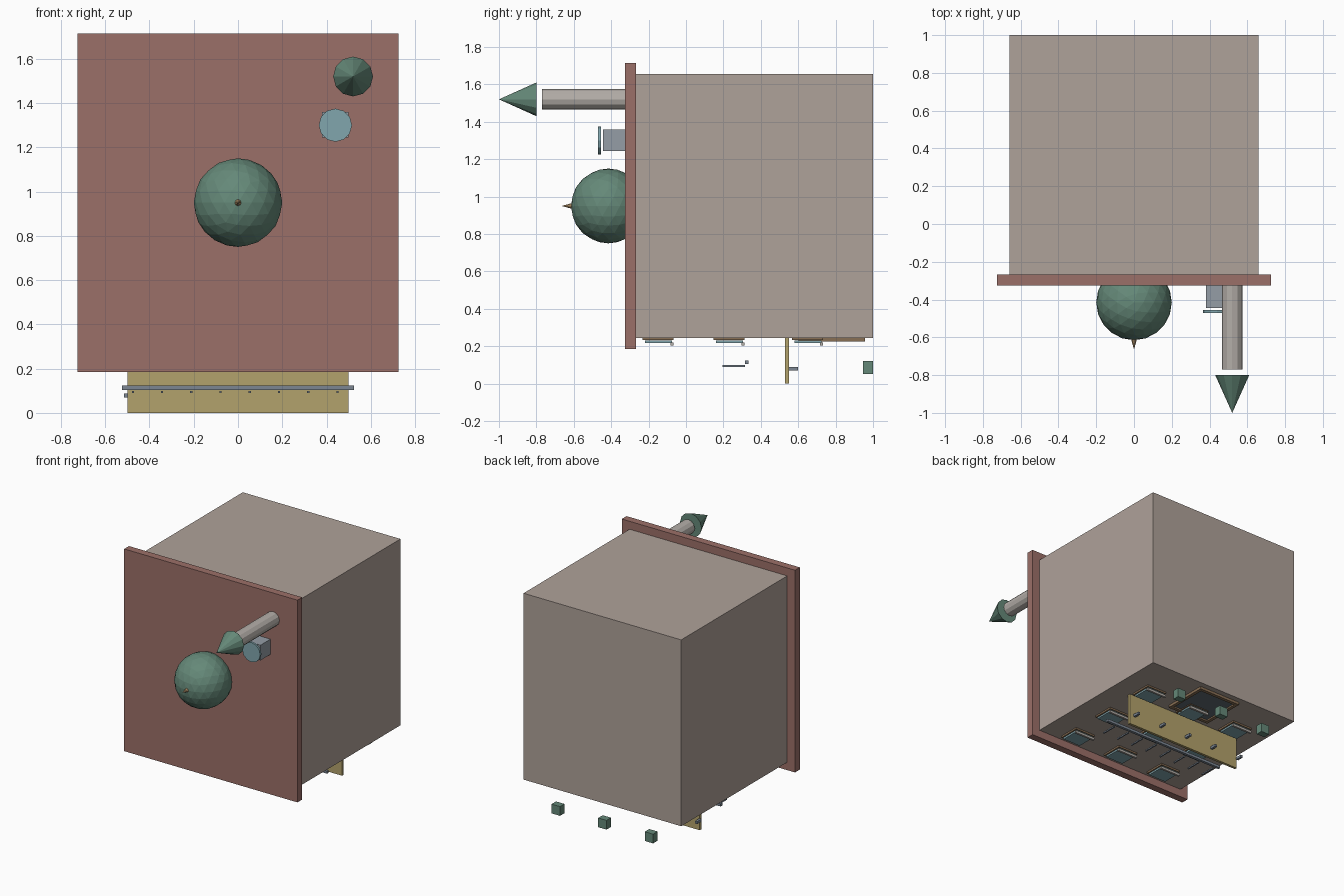
import bpy, math

if "Cube" in bpy.data.objects:
    bpy.data.objects.remove(bpy.data.objects["Cube"])

MATS = {}
COLORS = {
    "wall": (0.43, 0.36, 0.32), "slab": (0.33, 0.16, 0.14), "green": (0.13, 0.25, 0.19),
    "tan": (0.45, 0.36, 0.15), "steel": (0.20, 0.24, 0.29), "glass": (0.22, 0.38, 0.42),
    "stone": (0.45, 0.42, 0.39), "wood": (0.25, 0.16, 0.09), "panel": (0.12, 0.15, 0.17),
    "box": (0.30, 0.34, 0.38), "gold": (0.55, 0.36, 0.18),
}


def paint(ob, name, color):
    if color not in MATS:
        MATS[color] = bpy.data.materials.new(color)
        MATS[color].diffuse_color = (*COLORS[color], 1)
    ob.name = name
    ob.data.materials.append(MATS[color])
    return ob


def box(name, color, x, y, z):
    """Box from (min, max) ranges."""
    bpy.ops.mesh.primitive_cube_add(size=1, location=[(a + b) / 2 for a, b in (x, y, z)])
    ob = bpy.context.object
    ob.scale = [b - a for a, b in (x, y, z)]
    bpy.ops.object.transform_apply(location=False, rotation=False, scale=True)
    return paint(ob, name, color)


def round_y(name, color, x, z, y0, y1, r0, r1, sides=12):
    """Cylinder or cone along y, radius r0 at y0 (rear) and r1 at y1 (front)."""
    bpy.ops.mesh.primitive_cone_add(vertices=sides, radius1=r0, radius2=r1, depth=y0 - y1,
                                    location=(x, (y0 + y1) / 2, z), rotation=(math.pi / 2, 0, 0))
    return paint(bpy.context.object, name, color)


def frame(name, color, cx, cy, w, h, t, z):
    """Rectangular frame lying on the underside wall."""
    box(name + "_left", color, (cx - w / 2, cx - w / 2 + t), (cy - h / 2, cy + h / 2), z)
    box(name + "_right", color, (cx + w / 2 - t, cx + w / 2), (cy - h / 2, cy + h / 2), z)
    for part, y in (("_top", cy - h / 2), ("_bottom", cy + h / 2 - t)):
        box(name + part, color, (cx - w / 2 + t, cx + w / 2 - t), (y, y + t), z)


# main block and overhanging slab
box("main_block", "wall", (-0.66, 0.66), (-0.27, 1.0), (0.245, 1.655))
box("roof_slab", "slab", (-0.725, 0.725), (-0.325, -0.268), (0.185, 1.715))

# dome with finial
bpy.ops.mesh.primitive_ico_sphere_add(subdivisions=3, radius=0.2, location=(0, -0.415, 0.95))
paint(bpy.context.object, "dome", "green")
round_y("finial", "gold", 0, 0.95, -0.60, -0.665, 0.018, 0, 8)

# tower with cone cap
round_y("tower", "stone", 0.52, 1.52, -0.30, -0.77, 0.055, 0.055)
round_y("tower_cap", "green", 0.52, 1.52, -0.80, -1.0, 0.09, 0)

# roof vent with disc
box("vent_box", "box", (0.38, 0.50), (-0.445, -0.32), (1.245, 1.36))
round_y("vent_disc", "glass", 0.44, 1.30, -0.455, -0.47, 0.075, 0.075)

# windows on the underside wall
for cy in (-0.15, 0.23, 0.65):
    for cx in (-0.4, 0, 0.4):
        frame("window_frame", "wood", cx, cy, 0.17, 0.165, 0.012, (0.232, 0.247))
        box("window_glass", "glass", (cx - 0.075, cx + 0.075), (cy - 0.07, cy + 0.075), (0.218, 0.231))
        box("window_sill", "stone", (cx - 0.085, cx + 0.085), (cy + 0.067, cy + 0.083), (0.203, 0.221))

# door
frame("door_frame", "wood", 0, 0.78, 0.36, 0.355, 0.025, (0.225, 0.247))
box("door_panel", "panel", (-0.155, 0.155), (0.627, 0.93), (0.237, 0.247))

# awning board with lamps
box("awning", "tan", (-0.5, 0.5), (0.53, 0.55), (0.0, 0.243))
for i in range(5):
    x = -0.505 + 0.24 * i
    box("awning_lamp", "steel", (x - 0.009, x + 0.009), (0.55, 0.60), (0.069, 0.088))

# balcony rail and posts
box("balcony_rail", "steel", (-0.525, 0.525), (0.315, 0.335), (0.104, 0.124))
for i in range(8):
    x = -0.475 + 0.132 * i
    box("balcony_post", "steel", (x - 0.005, x + 0.005), (0.195, 0.315), (0.09, 0.10))

# planters
for x in (-0.39, 0, 0.39):
    box("planter", "green", (x - 0.035, x + 0.035), (0.947, 1.0), (0.052, 0.122))

for m in bpy.data.materials:
    if m.users and not m.is_grease_pencil:
        m.use_nodes = True
        m.node_tree.nodes["Principled BSDF"].inputs["Base Color"].default_value = m.diffuse_color
